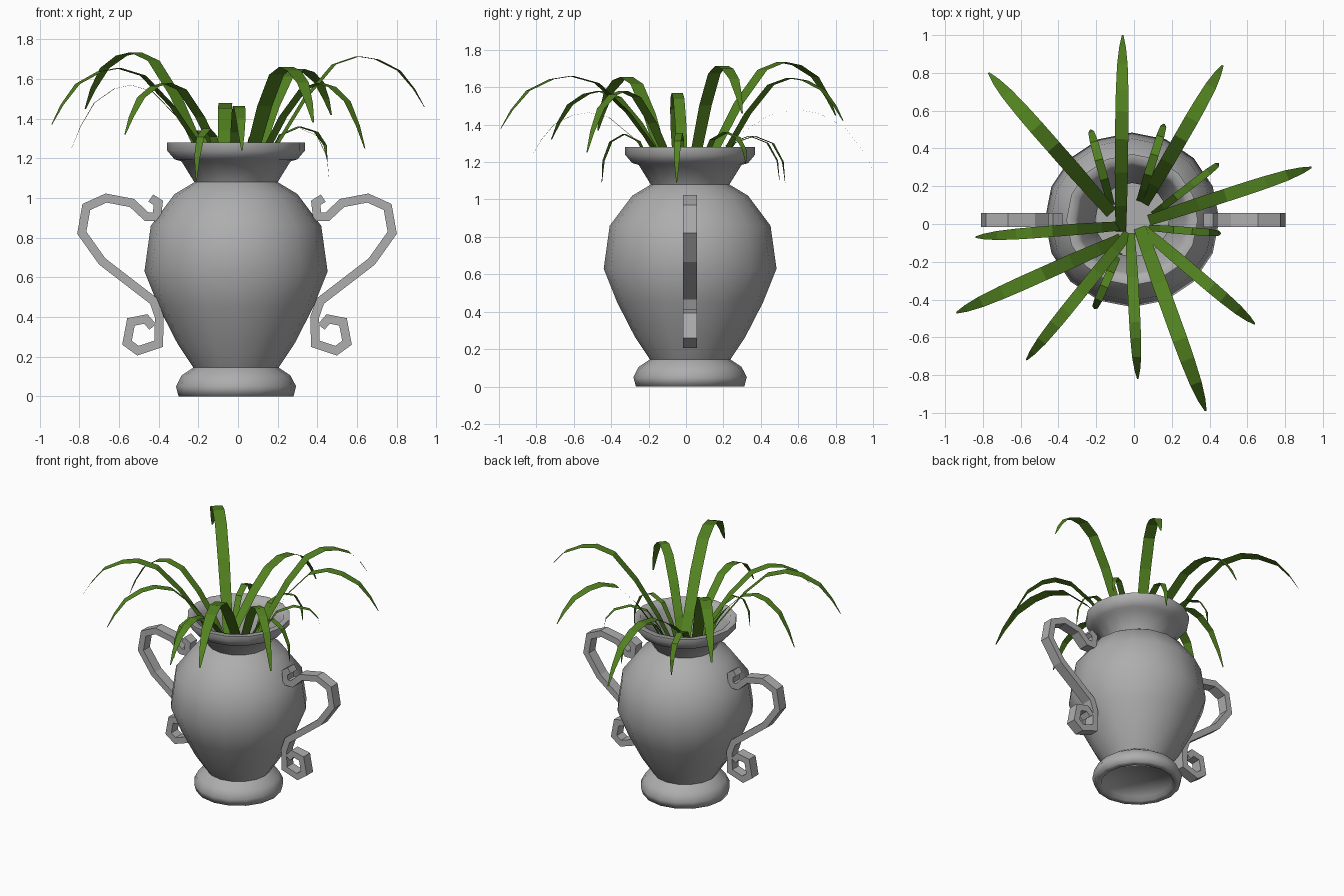
import bpy, bmesh, math
from mathutils import Vector

if "Cube" in bpy.data.objects:
    bpy.data.objects.remove(bpy.data.objects["Cube"], do_unlink=True)


def material(name, color):
    m = bpy.data.materials.new(name)
    m.use_nodes = True
    m.diffuse_color = (*color, 1)
    bsdf = next(n for n in m.node_tree.nodes if n.type == 'BSDF_PRINCIPLED')
    bsdf.inputs["Base Color"].default_value = (*color, 1)
    return m


stone = material("stone grey", (0.42, 0.42, 0.42))
leaf = material("leaf green", (0.085, 0.225, 0.014))


def add_object(name, bm, mat, location=(0, 0, 0)):
    mesh = bpy.data.meshes.new(name)
    bm.to_mesh(mesh)
    bm.free()
    mesh.materials.append(mat)
    obj = bpy.data.objects.new(name, mesh)
    obj.location = location
    bpy.context.collection.objects.link(obj)
    return obj


def lathe(name, profile, sides, mat, location):
    """Spin a (radius, height) profile about z; ends lie on the axis."""
    bm = bmesh.new()
    rings = []
    for r, z in profile:
        if r == 0:
            rings.append([bm.verts.new((0, 0, z))] * sides)
        else:
            turns = [2 * math.pi * i / sides for i in range(sides)]
            rings.append([bm.verts.new((r * math.cos(a), r * math.sin(a), z)) for a in turns])
    for low, high in zip(rings, rings[1:]):
        for i in range(sides):
            j = (i + 1) % sides
            bm.faces.new(list(dict.fromkeys((low[i], low[j], high[j], high[i]))))
    bmesh.ops.recalc_face_normals(bm, faces=bm.faces)
    obj = add_object(name, bm, mat, location)
    obj.data.shade_smooth()
    obj.data.set_sharp_from_angle(angle=math.radians(80))


# Urn: recessed foot, belly, neck, rim and the inner wall
urn_profile = [(0, 0.03), (0.235, 0.03), (0.245, 0), (0.29, 0), (0.303, 0.05),
               (0.275, 0.105), (0.215, 0.145), (0.295, 0.265), (0.39, 0.45), (0.462, 0.63),
               (0.43, 0.86), (0.31, 1.02), (0.21, 1.08), (0.275, 1.185),
               (0.31, 1.195), (0.348, 1.24), (0.348, 1.28), (0.305, 1.28), (0.285, 1.23),
               (0.195, 1.08), (0.2, 1.03), (0, 1.03)]
lathe("urn", urn_profile, 16, stone, (-0.01, 0.022, 0))

# Scroll handles: a mitred strip in the xz plane, thickened along y
handle_path = [(0.435, 1.0), (0.397, 0.975), (0.405, 0.905), (0.455, 0.905),
               (0.53, 0.975), (0.66, 1.0), (0.76, 0.955), (0.783, 0.825),
               (0.68, 0.68), (0.42, 0.48), (0.392, 0.4), (0.395, 0.265), (0.5, 0.23),
               (0.555, 0.27), (0.535, 0.375), (0.46, 0.39), (0.425, 0.35)]


def handle(name, side):
    pts = [Vector((side * x, z)) for x, z in handle_path]
    bm = bmesh.new()
    pairs = []
    for i, p in enumerate(pts):
        before = (p - pts[i - 1]).normalized() if i else (pts[1] - p).normalized()
        after = (pts[i + 1] - p).normalized() if i + 1 < len(pts) else before
        along = (before + after).normalized()
        normal = Vector((-along.y, along.x)) * 0.022 / max(along.dot(before), 0.6)
        pairs.append([bm.verts.new((q.x, 0, q.y)) for q in (p + normal, p - normal)])
    for a, b in zip(pairs, pairs[1:]):
        bm.faces.new((a[0], a[1], b[1], b[0]))
    obj = add_object(name, bm, stone, (-0.005, 0.022, 0))
    solid = obj.modifiers.new("thickness", 'SOLIDIFY')
    solid.thickness = 0.075
    solid.offset = 0


handle("left_handle", 1)
handle("right_handle", -1)

# Arching leaves: root xy, tip xyz, peak height, width
long_leaves = [
    ((-0.07, -0.04), (-0.06, 1.0, 1.16), 1.48, 0.07),
    ((0.05, 0.11), (0.47, 0.84, 1.42), 1.65, 0.075),
    ((0.08, 0.02), (0.94, 0.30, 1.46), 1.715, 0.07),
    ((0.05, -0.03), (0.64, -0.53, 1.25), 1.58, 0.065),
    ((0.03, -0.02), (0.38, -0.99, 1.38), 1.66, 0.08),
    ((-0.02, -0.05), (0.02, -0.82, 1.24), 1.465, 0.06),
    ((-0.03, -0.05), (-0.57, -0.72, 1.32), 1.58, 0.065),
    ((-0.07, -0.08), (-0.94, -0.47, 1.37), 1.655, 0.075),
    ((-0.07, -0.01), (-0.84, -0.07, 1.25), 1.57, 0.06),
    ((-0.12, 0.06), (-0.77, 0.80, 1.45), 1.735, 0.08),
]
short_leaves = [
    ((-0.12, 0.10), (-0.23, 0.50, 1.10), 1.34, 0.045),
    ((0.03, 0.12), (0.16, 0.53, 1.09), 1.34, 0.045),
    ((0.10, 0.05), (0.45, 0.32, 1.19), 1.36, 0.04),
    ((0.08, -0.02), (0.46, -0.05, 1.09), 1.355, 0.04),
    ((-0.08, -0.15), (-0.21, -0.45, 1.09), 1.35, 0.045),
]
# Fraction along the leaf, fraction of rise (or fall once past the peak), width factor
long_arch = [(0, 0, 0.8), (0.13, 0.34, 0.9), (0.3, 0.69, 1), (0.47, 0.94, 1),
             (0.61, 1, 1), (0.72, 0.06, 0.95), (0.85, 0.28, 0.8), (0.94, 0.65, 0.5), (1, 1, 0.12)]
short_arch = [(0, 0, 0.8), (0.15, 0.5, 0.9), (0.34, 0.88, 1), (0.6, 1, 1),
              (0.84, 0.16, 0.95), (0.97, 0.55, 0.7), (1, 1, 0.12)]
ROOT_Z = 1.03


def add_leaf(name, arch, root, tip, peak, width):
    bm = bmesh.new()
    start, end = Vector(root), Vector(tip[:2])
    across = (end - start).normalized().orthogonal() * width / 2
    rows = []
    for u, f, w in arch:
        z = ROOT_Z + f * (peak - ROOT_Z) if u < 0.65 else peak + f * (tip[2] - peak)
        p = start.lerp(end, u)
        rows.append([bm.verts.new((*(p + s * w * across), z)) for s in (1, -1)])
    for a, b in zip(rows, rows[1:]):
        face = bm.faces.new((a[0], a[1], b[1], b[0]))
        face.normal_update()
        if face.normal.z < 0:
            face.normal_flip()
    add_object(name, bm, leaf)


for kind, arch, group in (("long", long_arch, long_leaves), ("short", short_arch, short_leaves)):
    for n, spec in enumerate(group, 1):
        add_leaf(f"{kind}_leaf_{n:02d}", arch, *spec)
